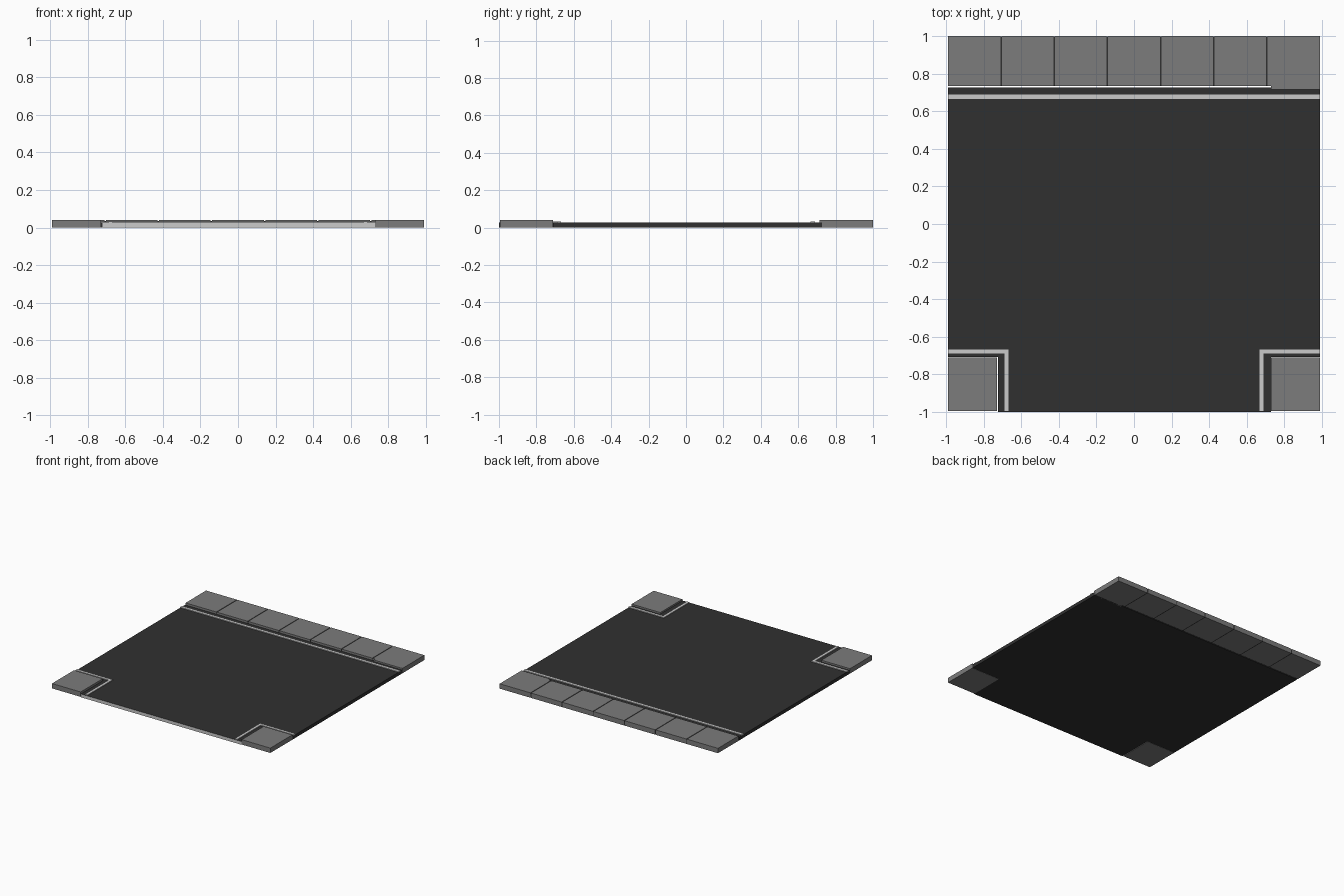
import bpy, bmesh

if "Cube" in bpy.data.objects:
    bpy.data.objects.remove(bpy.data.objects["Cube"])


def material(name, v):
    m = bpy.data.materials.new(name)
    m.diffuse_color = (v, v, v, 1)
    m.use_nodes = True
    m.node_tree.nodes["Principled BSDF"].inputs["Base Color"].default_value = m.diffuse_color
    return m


ASPHALT = material("asphalt", 0.03)
PAVING = material("paving", 0.2)
PAINT = material("light_paint", 0.62)


def prism(name, outline, z0, z1, mat):
    """Extrude a flat outline (counter-clockwise) from z0 to z1."""
    bm = bmesh.new()
    base = bm.faces.new([bm.verts.new((x, y, z0)) for x, y in outline])
    top = bmesh.ops.extrude_face_region(bm, geom=[base])["geom"]
    for v in top:
        if isinstance(v, bmesh.types.BMVert):
            v.co.z = z1
    bmesh.ops.recalc_face_normals(bm, faces=bm.faces)
    me = bpy.data.meshes.new(name)
    bm.to_mesh(me)
    bm.free()
    me.materials.append(mat)
    ob = bpy.data.objects.new(name, me)
    bpy.context.collection.objects.link(ob)
    return ob


def box(name, x0, x1, y0, y1, z0, z1, mat):
    return prism(name, [(x0, y0), (x1, y0), (x1, y1), (x0, y1)], z0, z1, mat)


W = 0.99          # half width
ROAD_Z = 0.027    # road surface
LINE_Z = 0.033    # top of painted lines
SLAB_Z = 0.04     # pavement height

# T-shaped road bed with a light front end face
road = prism("road", [(-0.725, -1), (0.73, -1), (0.73, -0.708), (W, -0.708),
                      (W, 0.727), (-W, 0.727), (-W, -0.708), (-0.725, -0.708)],
             0, ROAD_Z, ASPHALT)
road.data.materials.append(PAINT)
for p in road.data.polygons:
    if p.normal.y < -0.9 and p.center.y < -0.99:
        p.material_index = 1

# Edge line along the back pavement
box("back_line", -W, W, 0.665, 0.69, ROAD_Z, LINE_Z, PAINT)

# Corner pavements and their L-shaped edge lines
for s, side in ((-1, "left"), (1, "right")):
    pts = [(W, -0.667), (0.668, -0.667), (0.668, -0.995), (0.69, -0.995),
           (0.69, -0.69), (W, -0.69)]
    prism(side + "_corner_line", [(s * x, y) for x, y in pts], ROAD_Z, LINE_Z, PAINT)
    a, b = sorted((s * 0.73, s * W))
    box(side + "_corner_slab", a, b, -0.995, -0.71, 0, SLAB_Z, PAVING)

# Back row of paving slabs with dark recessed joints
N, GAP = 7, 0.008
pitch = 2 * W / N
for i in range(N):
    x0 = -W + i * pitch
    last = i == N - 1
    box(f"back_slab_{i + 1}", x0 + (GAP / 2 if i else 0), x0 + pitch - (0 if last else GAP / 2),
        0.735, 1, 0, SLAB_Z, PAVING)
    if i:
        box(f"slab_joint_{i}", x0 - GAP / 2, x0 + GAP / 2, 0.735, 0.998, 0, 0.036, ASPHALT)

# Kerb piece at the right end of the back row
box("end_kerb", 0.73, W, 0.715, 0.735, 0, SLAB_Z, PAVING)
